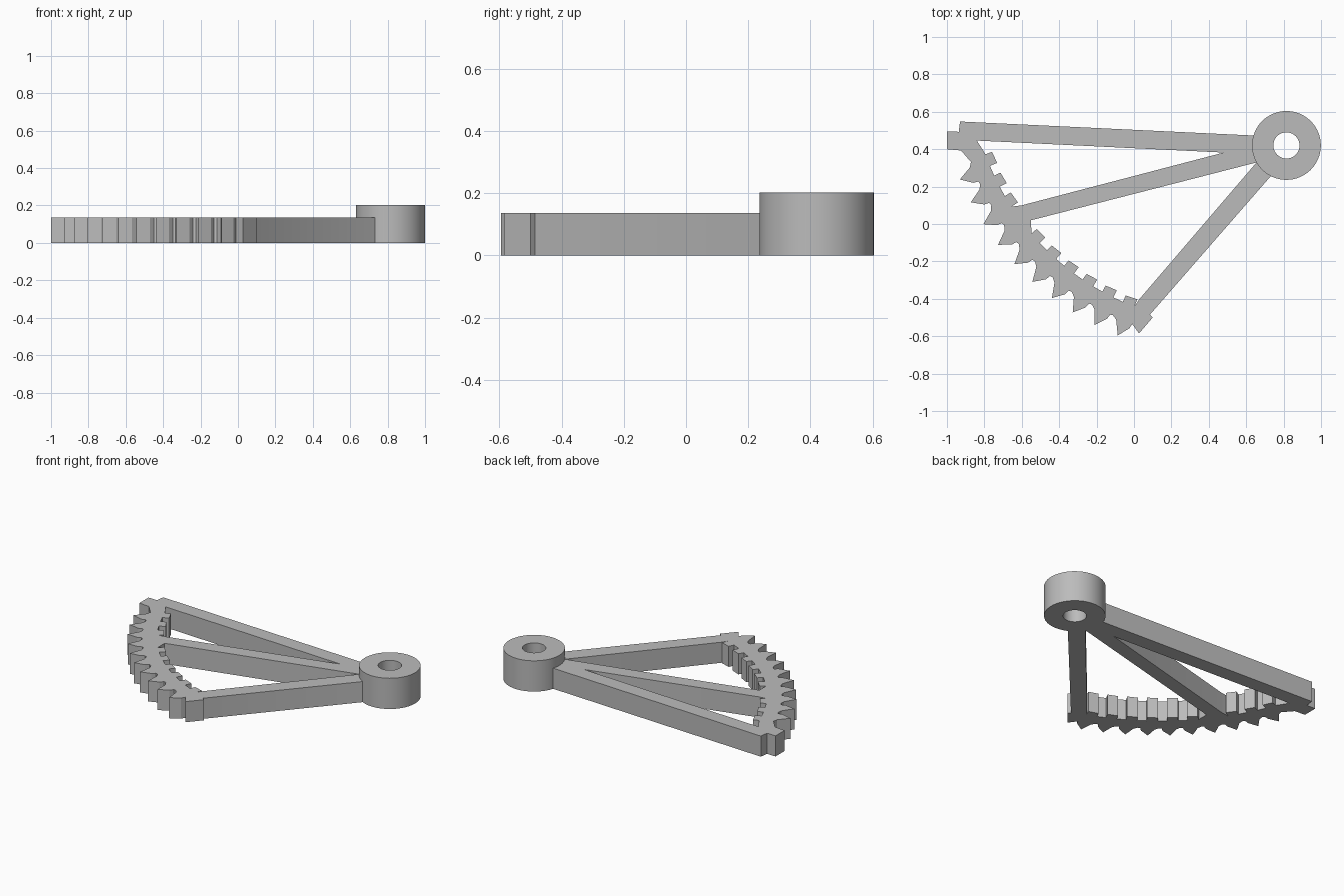
import bpy, bmesh
from math import sin, cos, radians, pi

cube = bpy.data.objects.get("Cube")
if cube:
    bpy.data.objects.remove(cube, do_unlink=True)

grey = bpy.data.materials.new("plain grey")
grey.use_nodes = True
COLOUR = (0.5, 0.5, 0.5, 1)
grey.diffuse_color = COLOUR
grey.node_tree.nodes["Principled BSDF"].inputs["Base Color"].default_value = COLOUR

HUB = (0.815, 0.42)
ARC = (0.491, 0.833)      # centre of the toothed arc
PITCH, FIRST = 5.03, 22.7  # tooth spacing and first tooth, degrees
TEETH = 10


def arc_point(angle, radius):
    """Point on the toothed arc, angle counted from -x towards -y."""
    a = radians(angle)
    return ARC[0] - radius * cos(a), ARC[1] - radius * sin(a)


def circle(radius, start=0, end=360, n=64):
    return [(HUB[0] + radius * cos(radians(start + (end - start) * i / n)),
             HUB[1] + radius * sin(radians(start + (end - start) * i / n)))
            for i in range(n)]


def plate(name, loops, height):
    """Extrude an outline with holes into a solid standing on the ground."""
    curve = bpy.data.curves.new(name, 'CURVE')
    curve.dimensions = '2D'
    curve.fill_mode = 'BOTH'
    curve.extrude = height / 2
    for loop in loops:
        spline = curve.splines.new('POLY')
        spline.points.add(len(loop) - 1)
        for point, (x, y) in zip(spline.points, loop):
            point.co = (x, y, 0, 1)
        spline.use_cyclic_u = True
    obj = bpy.data.objects.new(name, curve)
    bpy.context.collection.objects.link(obj)
    bpy.ops.object.select_all(action='DESELECT')
    obj.select_set(True)
    bpy.context.view_layer.objects.active = obj
    bpy.ops.object.convert(target='MESH')
    obj = bpy.context.object
    bm = bmesh.new()
    bm.from_mesh(obj.data)
    bmesh.ops.translate(bm, verts=bm.verts, vec=(0, 0, height / 2))
    bmesh.ops.remove_doubles(bm, verts=bm.verts, dist=0.0002)
    bmesh.ops.recalc_face_normals(bm, faces=bm.faces)
    bm.to_mesh(obj.data)
    bm.free()
    obj.data.materials.clear()
    obj.data.materials.append(grey)
    bpy.ops.object.shade_smooth_by_angle(angle=radians(20))
    return obj


def inner_bumps(first, last):
    """Small blocks standing proud of the inner side of the arc."""
    points = []
    for i in range(first, last):
        a = 19.7 + 5.17 * i
        points += [arc_point(a, 1.365), arc_point(a, 1.328),
                   arc_point(a + 2.8, 1.323), arc_point(a + 2.8, 1.365)]
    return points


# Outer outline: upper arm, end block, slanted teeth, lower arm, hub side
outline = [(0.64, 0.473), (-0.93, 0.548), (-0.937, 0.493), (-1, 0.495),
           (-1, 0.40), (-0.925, 0.393)]
for i in range(TEETH):
    a = FIRST + PITCH * i
    outline += [arc_point(a - 2.5, 1.452), arc_point(a - 1.5, 1.468),
                arc_point(a, 1.541), arc_point(a + 1.7, 1.483),
                arc_point(a + 1.9, 1.456)]
outline += [(0.027, -0.585), (0.10, -0.5), (0.085, -0.485), (0.735, 0.26)]
outline += circle(0.172, 245, 163, 12)

# Openings either side of the middle arm
upper_gap = [(0.48, 0.382), (-0.84, 0.446)] + inner_bumps(0, 3) + [(-0.6, 0.10)]
lower_gap = [(0.655, 0.329), (-0.55, 0.02)] + inner_bumps(4, 10) + [(0.027, -0.404)]

plate("toothed_sector_frame", [outline, upper_gap, lower_gap], 0.136)
plate("pivot_hub", [circle(0.184), circle(0.07)], 0.203)
